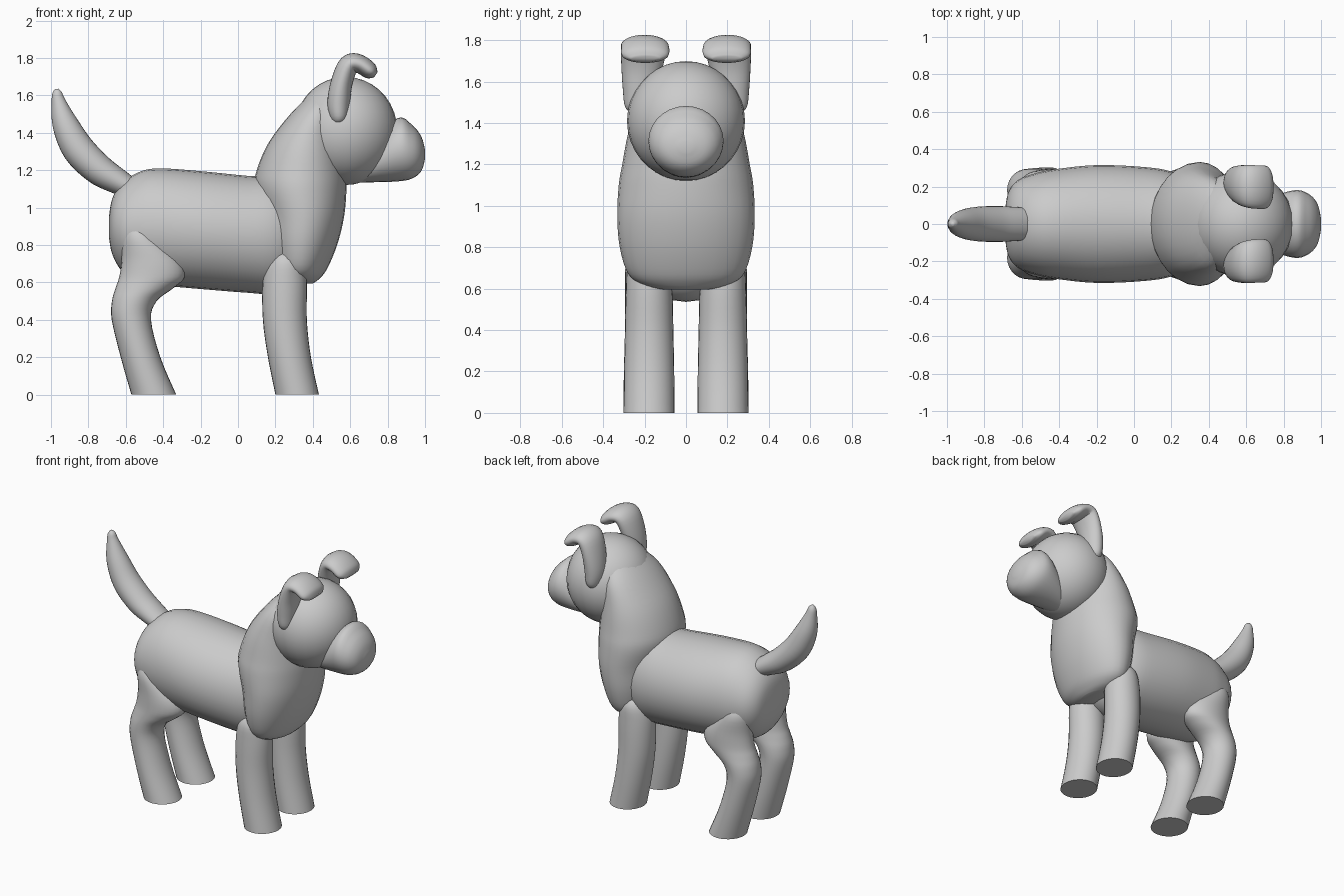
import bpy, bmesh, math
from mathutils import Vector

if "Cube" in bpy.data.objects:
    bpy.data.objects.remove(bpy.data.objects["Cube"])


def catmull(keys, steps):
    """Smoothly interpolate tuples of any length."""
    out = []
    n = len(keys)
    for i in range(n - 1):
        p0, p1, p2, p3 = (keys[max(i - 1, 0)], keys[i], keys[i + 1], keys[min(i + 2, n - 1)])
        for s in range(steps):
            t = s / steps
            out.append([0.5 * (2 * b + (c - a) * t + (2 * a - 5 * b + 4 * c - d) * t * t
                               + (3 * b - a - 3 * c + d) * t ** 3)
                        for a, b, c, d in zip(p0, p1, p2, p3)])
    out.append(list(keys[-1]))
    return out


def loft(name, keys, axis=None, sides=28, steps=4):
    """Skin elliptical rings (x, y, z, in-plane radius, sideways radius)."""
    rings = catmull(keys, steps)
    bm = bmesh.new()
    loops = []
    for i, (x, y, z, a, b) in enumerate(rings):
        q, p = rings[min(i + 1, len(rings) - 1)], rings[max(i - 1, 0)]
        t = Vector(axis) if axis else Vector((q[0] - p[0], 0, q[2] - p[2])).normalized()
        side = Vector((0, 1, 0))
        up = t.cross(side)
        loops.append([bm.verts.new(Vector((x, y, z))
                      + up * max(a, .002) * math.cos(2 * math.pi * k / sides)
                      + side * max(b, .002) * math.sin(2 * math.pi * k / sides))
                      for k in range(sides)])
    for l0, l1 in zip(loops, loops[1:]):
        for k in range(sides):
            j = (k + 1) % sides
            bm.faces.new((l0[k], l0[j], l1[j], l1[k]))
    bm.faces.new(loops[0])
    bm.faces.new(loops[-1])
    bmesh.ops.recalc_face_normals(bm, faces=bm.faces[:])
    me = bpy.data.meshes.new(name)
    bm.to_mesh(me)
    bm.free()
    ob = bpy.data.objects.new(name, me)
    bpy.context.collection.objects.link(ob)
    smooth(ob)
    return ob


def smooth(ob):
    bpy.ops.object.select_all(action='DESELECT')
    ob.select_set(True)
    bpy.context.view_layer.objects.active = ob
    bpy.ops.object.shade_smooth_by_angle(angle=math.radians(50))


def along_x(name, spec):
    """Rings across x: (x, z low, z high, half width)."""
    return loft(name, [(x, 0, (l + h) / 2, (h - l) / 2, w) for x, l, h, w in spec], (1, 0, 0))


def along_z(name, spec, y=0):
    """Rings across z: (z, x low, x high, half width)."""
    return loft(name, [((l + h) / 2, y, z, (h - l) / 2, w) for z, l, h, w in spec], (0, 0, 1))


# Trunk
along_x("body", [(-.69, .84, .95, .07), (-.672, .75, 1.05, .17), (-.62, .66, 1.13, .235),
                 (-.53, .605, 1.19, .27), (-.42, .585, 1.21, .293), (-.2, .565, 1.195, .315),
                 (.05, .545, 1.17, .305), (.2, .54, 1.16, .28), (.3, .6, 1.1, .22),
                 (.36, .72, .98, .1)])

# Chest and neck in one egg-like mass
along_z("chest", [(.595, .28, .40, .10), (.615, .24, .43, .20), (.67, .19, .475, .278),
                  (.8, .155, .53, .32), (.95, .135, .567, .332), (1.1, .09, .58, .325),
                  (1.2, .10, .577, .308), (1.35, .165, .56, .28), (1.5, .28, .55, .235),
                  (1.6, .38, .55, .15)])

# Head
bpy.ops.mesh.primitive_uv_sphere_add(segments=28, ring_count=18, radius=1, location=(.575, 0, 1.41))
head = bpy.context.object
head.name = "head"
head.scale = (.277, .285, .289)
smooth(head)

# Muzzle tapering back under the jaw
along_x("muzzle", [(.56, 1.13, 1.18, .04), (.7, 1.135, 1.33, .125), (.85, 1.14, 1.478, .18),
                   (.93, 1.155, 1.443, .163), (.98, 1.195, 1.38, .11), (1.0, 1.26, 1.31, .03)])

# Tail
loft("tail", [(-.565, 0, 1.10, .055, .085), (-.65, 0, 1.145, .07, .092), (-.75, 0, 1.208, .083, .096),
              (-.855, 0, 1.315, .086, .09), (-.925, 0, 1.45, .069, .07),
              (-.96, 0, 1.57, .037, .037), (-.967, 0, 1.615, .025, .024), (-.969, 0, 1.635, .008, .008)])

for s, label in ((1, "left"), (-1, "right")):
    # Folded ears
    loft("ear_" + label, [(.545, s * .23, 1.44, .012, .02), (.54, s * .228, 1.475, .045, .065),
                          (.538, s * .222, 1.56, .06, .083), (.555, s * .212, 1.67, .058, .10),
                          (.593, s * .203, 1.763, .055, .112), (.65, s * .198, 1.768, .05, .116),
                          (.71, s * .197, 1.728, .043, .112), (.737, s * .197, 1.71, .016, .07)])
    # Front legs
    along_z("front_leg_" + label, [(0, .20, .433, .123), (.2, .16, .39, .121), (.4, .133, .368, .117),
                                   (.6, .132, .368, .112), (.72, .16, .35, .10), (.78, .22, .30, .04)],
            s * .178)
    # Hind legs with thigh
    along_z("hind_leg_" + label, [(0, -.57, -.33, .123), (.2, -.627, -.415, .12), (.4, -.675, -.465, .115),
                                  (.5, -.674, -.435, .115), (.57, -.655, -.345, .115),
                                  (.63, -.635, -.285, .115), (.72, -.622, -.305, .112),
                                  (.84, -.62, -.42, .10), (.91, -.59, -.49, .06)],
            s * .18)
